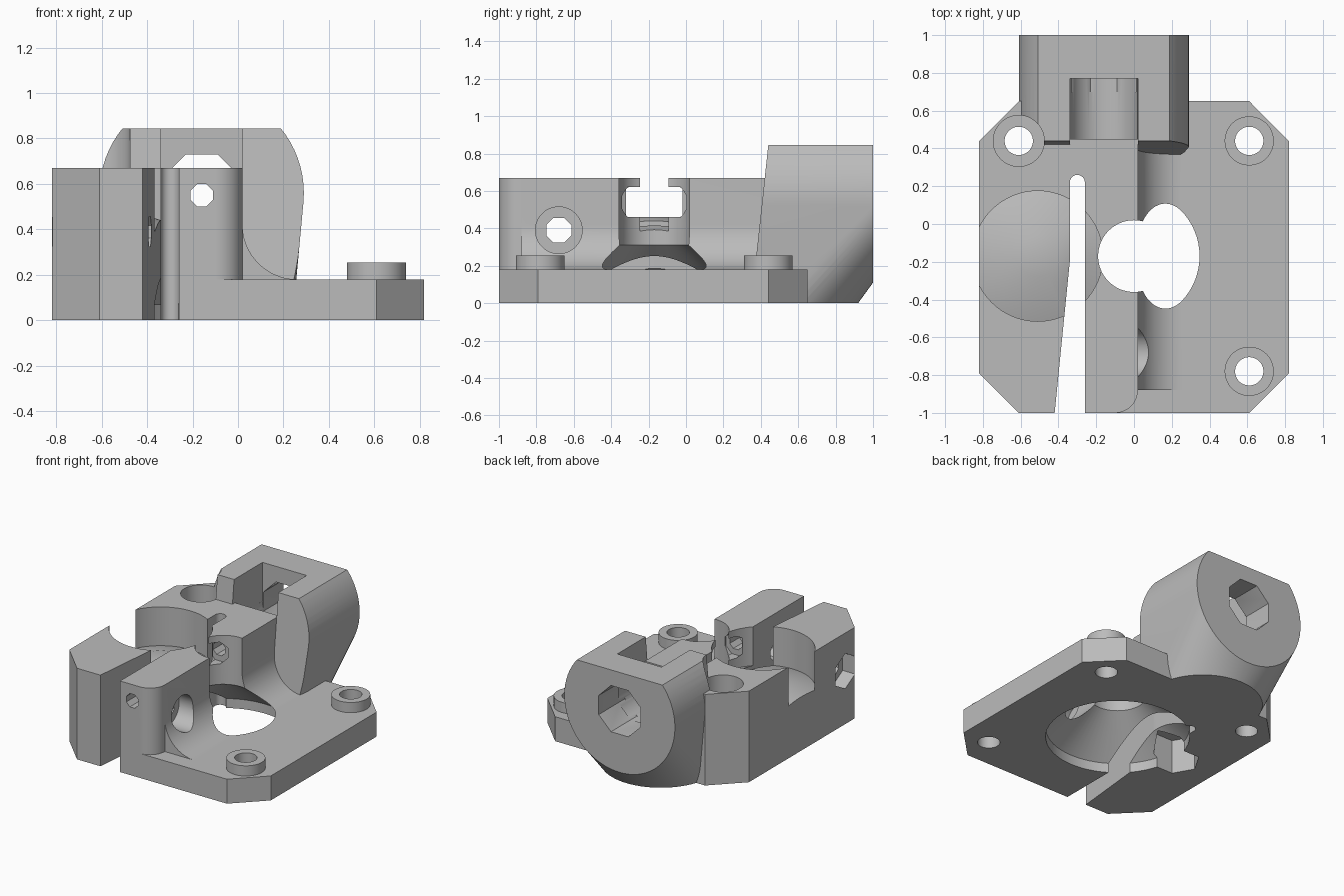
import bpy, bmesh
from math import pi, sin, cos, radians
from mathutils import Matrix, Vector

if "Cube" in bpy.data.objects:
    bpy.data.objects.remove(bpy.data.objects["Cube"])

grey = bpy.data.materials.new("plain_grey")
grey.use_nodes = True
color = (0.5, 0.5, 0.5, 1)
grey.diffuse_color = color
grey.node_tree.nodes["Principled BSDF"].inputs["Base Color"].default_value = color


def finish(name, bm):
    bmesh.ops.recalc_face_normals(bm, faces=bm.faces)
    mesh = bpy.data.meshes.new(name)
    bm.to_mesh(mesh)
    bm.free()
    mesh.materials.append(grey)
    ob = bpy.data.objects.new(name, mesh)
    bpy.context.collection.objects.link(ob)
    return ob


def prism(name, outline, z0, z1):
    bm = bmesh.new()
    low, high = [[bm.verts.new((x, y, z)) for x, y in outline] for z in (z0, z1)]
    bm.faces.new(low[::-1])
    bm.faces.new(high)
    for i in range(len(low)):
        bm.faces.new((low[i - 1], low[i], high[i], high[i - 1]))
    return finish(name, bm)


def box(name, x0, x1, y0, y1, z0, z1):
    return prism(name, [(x0, y0), (x1, y0), (x1, y1), (x0, y1)], z0, z1)


def arc(cx, cy, r, a0, a1, n=12):
    steps = [radians(a0 + (a1 - a0) * i / n) for i in range(n + 1)]
    return [(cx + r * cos(a), cy + r * sin(a)) for a in steps]


def rod(name, axis, a, b, start, end, r, sides=64):
    """Cylinder along an axis; a, b are the other two coordinates in order."""
    bm = bmesh.new()
    bmesh.ops.create_cone(bm, cap_ends=True, segments=sides, radius1=r, radius2=r,
                          depth=end - start)
    bmesh.ops.rotate(bm, verts=bm.verts, matrix=Matrix.Rotation(pi / sides, 3, "Z"))
    mid = (start + end) / 2
    if axis == "x":
        turn, loc = Matrix.Rotation(pi / 2, 3, "Y"), (mid, a, b)
    elif axis == "y":
        turn, loc = Matrix.Rotation(pi / 2, 3, "X"), (a, mid, b)
    else:
        turn, loc = Matrix.Identity(3), (a, b, mid)
    bmesh.ops.rotate(bm, verts=bm.verts, matrix=turn)
    bmesh.ops.translate(bm, verts=bm.verts, vec=loc)
    return finish(name, bm)


def lathe(name, profile, cx, cy, steps=64):
    """Solid of revolution; the profile starts and ends on the axis."""
    bm = bmesh.new()
    rings = [[bm.verts.new((x, y, z)) for x, y in arc(cx, cy, r, 0, 360, steps)[:-1]]
             for r, z in profile[1:-1]]
    for a, b in zip(rings, rings[1:]):
        for i in range(steps):
            bm.faces.new((a[i - 1], a[i], b[i], b[i - 1]))
    for ring, (r, z) in ((rings[0], profile[0]), (rings[-1], profile[-1])):
        tip = bm.verts.new((cx, cy, z))
        for i in range(steps):
            bm.faces.new((ring[i - 1], ring[i], tip))
    return finish(name, bm)


def combine(target, tool, operation):
    mod = target.modifiers.new("combine", "BOOLEAN")
    mod.operation, mod.solver, mod.object = operation, "MANIFOLD", tool
    bpy.context.view_layer.objects.active = target
    bpy.ops.object.modifier_apply(modifier=mod.name)
    bpy.data.objects.remove(tool)


def add(target, tool):
    combine(target, tool, "UNION")


def cut(target, tool):
    combine(target, tool, "DIFFERENCE")


def hull(points):
    bm = bmesh.new()
    for p in points:
        bm.verts.new(p)
    bmesh.ops.remove_doubles(bm, verts=bm.verts, dist=0.0005)
    bmesh.ops.convex_hull(bm, input=bm.verts)
    bmesh.ops.delete(bm, geom=[v for v in bm.verts if not v.link_faces], context="VERTS")
    return bm


# Flange plate with chamfered corners
body = prism("extruder_body", [(-.61, -1), (.61, -1), (.82, -.79), (.82, .44),
                               (.61, .65), (-.61, .65), (-.82, .44), (-.82, -.79)], 0, .18)

# Tall block on the left half, with one rounded front corner
add(body, prism("tall_block", [(-.82, -.79), (-.61, -1)] + arc(-.1, -.88, .12, -90, 0)
                + [(.02, .5), (-.1, .65), (-.61, .65), (-.82, .44)], .1, .67))

# Concave fillet between block and plate
fillet = prism("fillet", [(-.1, .1), (.26, .1)] + arc(.26, .42, .24, 270, 180, 24)
               + [(-.1, .42)], -.5, .88)
fillet.data.transform(Matrix.Rotation(pi / 2, 4, "X"))
add(body, fillet)

# Round mount at the back: disc flowing into a foot, flat top, sloped front
mx, mz = -.16, .56
bm = hull([(x, y, z) for x, z in arc(mx, mz, .45, 0, 360, 72) for y in (.3, 1)]
          + [(x, y, 0) for x, y in arc(mx, .52, .4, 0, 360, 72)])
for point, normal in (((0, 0, .845), (0, 0, 1)), ((0, .37, .2), (0, -.645, .07))):
    bmesh.ops.bisect_plane(bm, geom=bm.verts[:] + bm.edges[:] + bm.faces[:],
                           plane_co=point, plane_no=Vector(normal), clear_outer=True)
    points = [v.co.copy() for v in bm.verts]
    bm.free()
    bm = hull(points)
add(body, finish("round_mount", bm))

# Mount pocket: rounded trough, open top, octagonal rear opening
cut(body, rod("trough", "y", mx, mz, .45, .77, .18))
cut(body, box("pocket", mx - .18, mx + .18, .45, .77, mz, 1))
cut(body, box("pocket_front", mx - .18, mx + .18, .3, .5, .67, 1))
cut(body, rod("rear_opening", "y", mx, mz, .7, 1.1, .184, 8))

# Raised screw bosses and mounting holes
for y in (-.78, .44):
    add(body, rod("boss", "z", .61, y, .1, .255, .13))
for x, y in ((.61, -.78), (.61, .44), (-.61, .44)):
    cut(body, rod("screw_hole", "z", x, y, -.1, 1, .075, 32))
cut(body, rod("counterbore", "z", -.61, .44, .25, 1, .135))

# Motor opening: wide recess, cone, then the gear shaft bore
cut(body, lathe("motor_opening", [(0, -.1), (.48, -.1), (.48, .07), (.19, .31),
                                  (.19, .9), (0, .9)], 0, -.17))

# Bearing recess with a conical floor, and a nut pocket beneath
cut(body, lathe("bearing_recess", [(0, .46), (.108, .46), (.345, .385),
                                   (.345, .9), (0, .9)], -.51, -.17))
cut(body, rod("axle_nut_pocket", "z", -.51, -.17, -.1, .25, .16, 6))

# Clamping slit, tapered towards the front
cut(body, prism("slit", [(-.425, -1.05), (-.26, -1.05)] + arc(-.3, .22, .04, 0, 180)
                + [(-.34, -.2)], -.1, 1))

# Feed channel, widened beside the gear
cut(body, rod("feed_channel", "y", mx, .55, -1.1, .6, .053, 8))
cut(body, rod("feed_flare", "y", mx, .54, -.35, .01, .087, 8))

# Clamp screw: counterbore, through hole, nut pocket
cut(body, rod("clamp_counterbore", "x", -.68, .39, -.09, .3, .125))
cut(body, rod("clamp_hole", "x", -.68, .39, -1, .1, .072, 8))
cut(body, rod("clamp_nut_pocket", "x", -.68, .39, -1, -.72, .13, 6))

# Smooth round faces, keep edges crisp
bpy.ops.object.select_all(action="DESELECT")
body.select_set(True)
bpy.context.view_layer.objects.active = body
bpy.ops.object.shade_smooth_by_angle(angle=radians(25))
